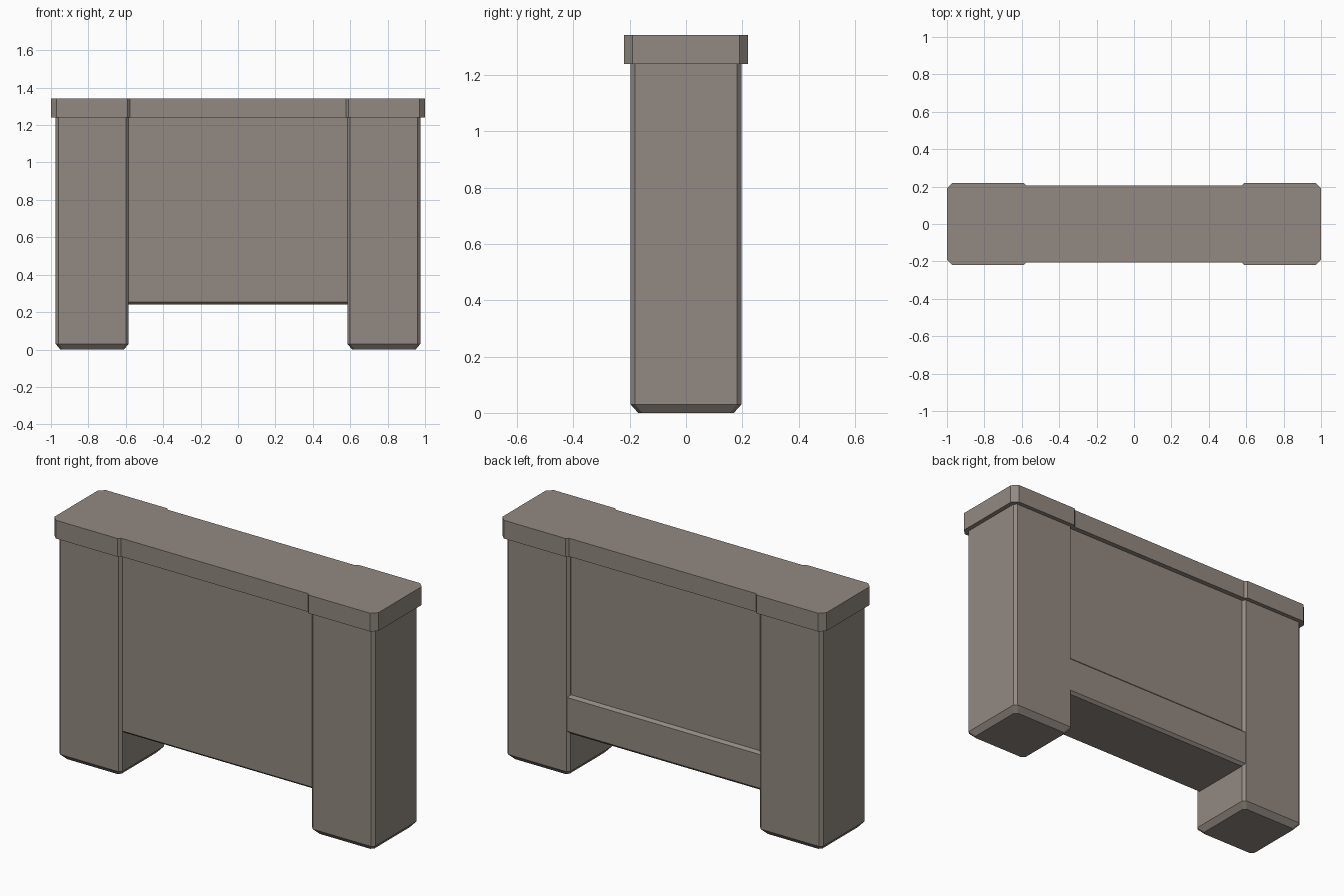
import bpy, bmesh

if "Cube" in bpy.data.objects:
    bpy.data.objects.remove(bpy.data.objects["Cube"])

stone = bpy.data.materials.new("warm_grey_stone")
stone.diffuse_color = (0.29, 0.25, 0.22, 1)
stone.use_nodes = True
stone.node_tree.nodes["Principled BSDF"].inputs["Base Color"].default_value = stone.diffuse_color


def loft(name, rings):
    """Closed solid through a list of equal-length point rings."""
    bm = bmesh.new()
    loops = [[bm.verts.new(p) for p in r] for r in rings]
    n = len(loops[0])
    for a, b in zip(loops, loops[1:]):
        for i in range(n):
            j = (i + 1) % n
            bm.faces.new((a[i], a[j], b[j], b[i]))
    bm.faces.new(loops[0][::-1])
    bm.faces.new(loops[-1])
    bmesh.ops.recalc_face_normals(bm, faces=bm.faces[:])
    me = bpy.data.meshes.new(name)
    bm.to_mesh(me)
    bm.free()
    me.materials.append(stone)
    ob = bpy.data.objects.new(name, me)
    bpy.context.collection.objects.link(ob)
    return ob


def octagon(cx, hx, hy, c, z):
    """Rectangle with cut corners at height z."""
    pts = [(hx, hy - c), (hx - c, hy), (c - hx, hy), (-hx, hy - c),
           (-hx, c - hy), (c - hx, -hy), (hx - c, -hy), (hx, c - hy)]
    return [(cx + x, y, z) for x, y in pts]


# Two pillars with tapered feet
for side, name in ((-1, "left_pillar"), (1, "right_pillar")):
    cx = 0.78 * side
    loft(name, [octagon(cx, 0.17, 0.17, 0.015, 0),
                octagon(cx, 0.195, 0.197, 0.015, 0.03),
                octagon(cx, 0.195, 0.197, 0.015, 1.24)])

# Wall panel between the pillars: plain front, raised band low on the back
profile = [(-0.165, 0.24), (-0.182, 0.255), (-0.182, 1.24), (0.18, 1.24),
           (0.18, 0.457), (0.194, 0.443), (0.194, 0.255), (0.18, 0.24)]
loft("wall_panel", [[(x, y, z) for y, z in profile] for x in (-0.6, 0.6)])

# Coping slab, slightly wider over the pillars
quarter = [(1.0, 0.19), (0.97, 0.22), (0.59, 0.22), (0.577, 0.207)]
half = quarter + [(-x, y) for x, y in reversed(quarter)]
outline = half + [(x, -y) for x, y in reversed(half)]
loft("coping", [[(x, y, z) for x, y in outline] for z in (1.24, 1.342)])
